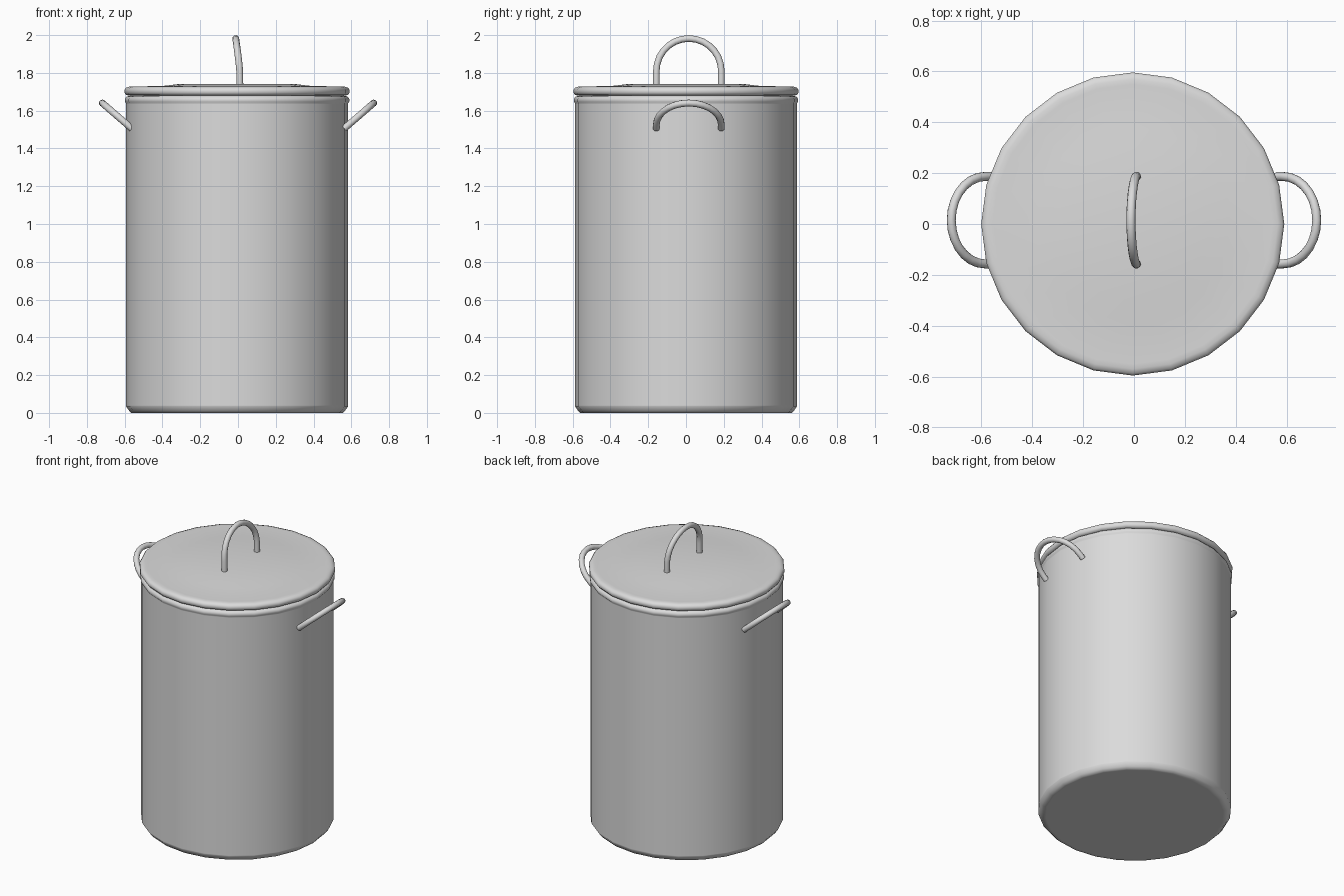
import bpy, bmesh
from math import sin, cos, pi, radians
from mathutils import Vector

cube = bpy.data.objects.get("Cube")
if cube:
    bpy.data.objects.remove(cube, do_unlink=True)

SIDES = 24
CENTRE_X = -0.005

steel = bpy.data.materials.new("light steel grey")
steel.use_nodes = True
GREY = (0.71, 0.71, 0.71, 1)
steel.diffuse_color = GREY
steel.node_tree.nodes["Principled BSDF"].inputs["Base Color"].default_value = GREY


def finish(obj, angle):
    obj.data.materials.append(steel)
    bpy.ops.object.select_all(action='DESELECT')
    obj.select_set(True)
    bpy.context.view_layer.objects.active = obj
    bpy.ops.object.shade_smooth_by_angle(angle=radians(angle))


def build(name, bm, angle):
    bmesh.ops.recalc_face_normals(bm, faces=bm.faces)
    mesh = bpy.data.meshes.new(name)
    bm.to_mesh(mesh)
    bm.free()
    obj = bpy.data.objects.new(name, mesh)
    bpy.context.collection.objects.link(obj)
    finish(obj, angle)


def lathe(name, profile, angle=60):
    """Turn an (r, z) profile round the pot's axis; r = 0 ends close it."""
    bm = bmesh.new()
    verts = [bm.verts.new((r, 0, z)) for r, z in profile]
    edges = [bm.edges.new(pair) for pair in zip(verts, verts[1:])]
    bmesh.ops.spin(bm, geom=verts + edges, cent=(0, 0, 0), axis=(0, 0, 1),
                   angle=2 * pi, steps=SIDES, use_merge=True)
    bmesh.ops.remove_doubles(bm, verts=bm.verts, dist=0.0005)
    bmesh.ops.translate(bm, verts=bm.verts, vec=(CENTRE_X, 0, 0))
    build(name, bm, angle)


def tube(name, path, radius=0.018, sides=10):
    """Sweep a round section along a path whose ends differ in y."""
    bm = bmesh.new()
    rings = []
    chord = (path[-1] - path[0]).normalized()
    rise = path[len(path) // 2] - path[0]
    side = chord.cross(rise).normalized()
    for i, p in enumerate(path):
        tangent = (path[min(i + 1, len(path) - 1)] - path[max(i - 1, 0)]).normalized()
        u = (side - tangent * side.dot(tangent)).normalized()
        v = tangent.cross(u)
        rings.append([bm.verts.new(p + radius * (u * cos(a) + v * sin(a)))
                      for a in (2 * pi * k / sides for k in range(sides))])
    for a, b in zip(rings, rings[1:]):
        for k in range(sides):
            n = (k + 1) % sides
            bm.faces.new((a[k], a[n], b[n], b[k]))
    bm.faces.new(rings[0])
    bm.faces.new(rings[-1])
    build(name, bm, 50)


def arch(stem, half_width=0.172, steps=14):
    """(y, distance out) points: stem, half circle, stem."""
    mid = 0.015
    arc = [(mid - half_width * cos(pi * k / steps),
            stem + half_width * sin(pi * k / steps)) for k in range(steps + 1)]
    return [(mid - half_width, 0)] + arc + [(mid + half_width, 0)]


# Pot body: flat base, softened foot, straight wall and a bead near the mouth
lathe("pot_body", [(0, 0), (0.54, 0), (0.56, 0), (0.572, 0.012),
                   (0.588, 0.035), (0.588, 0.04), (0.588, 1.635),
                   (0.588, 1.64), (0.594, 1.648), (0.594, 1.662),
                   (0.585, 1.675), (0.56, 1.68)])

# Lid with rolled rim and a shallow raised middle
lathe("lid", [(0, 1.68), (0.575, 1.68), (0.588, 1.684), (0.596, 1.695),
              (0.596, 1.71), (0.588, 1.721), (0.57, 1.727), (0.55, 1.727),
              (0.38, 1.732), (0.30, 1.742), (0, 1.742)])

# Lid handle, leaning slightly towards its crown
lid_path = [Vector((0.01 - 0.022 * max(0, (d - 0.06) / 0.19) ** 1.3, y, 1.732 + d))
            for y, d in arch(0.078)]
tube("lid_handle", lid_path)

# Side handles, sloping up and outwards
for name, sign in (("left_handle", 1), ("right_handle", -1)):
    path = [Vector((sign * (0.562 + 0.775 * d), y, 1.505 + 0.67 * d))
            for y, d in arch(0.03)]
    tube(name, path)
